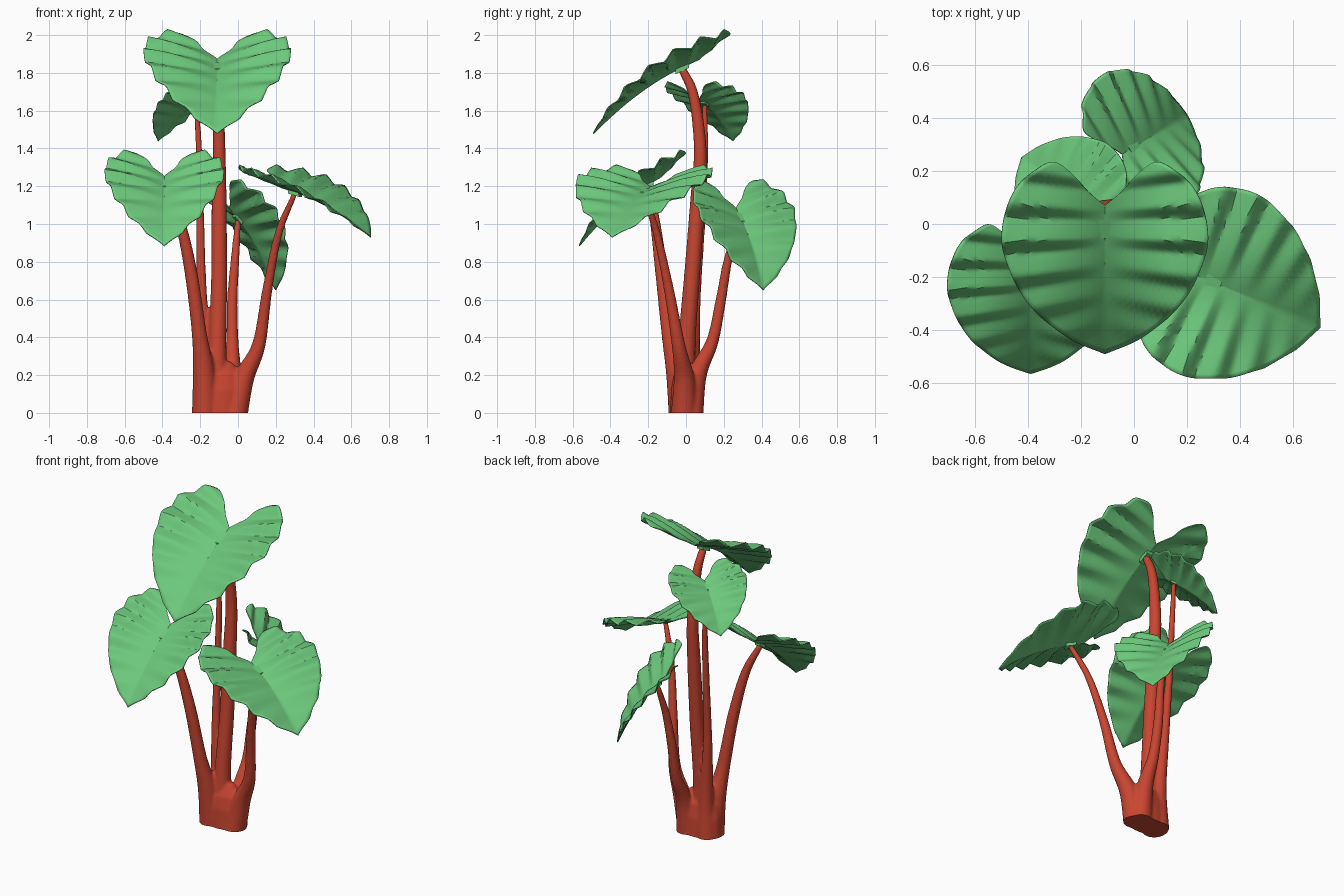
import bpy, bmesh, math
from mathutils import Vector

if "Cube" in bpy.data.objects:
    bpy.data.objects.remove(bpy.data.objects["Cube"])


def material(name, rgb):
    m = bpy.data.materials.new(name)
    m.diffuse_color = (*rgb, 1)
    m.use_nodes = True
    m.node_tree.nodes["Principled BSDF"].inputs["Base Color"].default_value = m.diffuse_color
    return m


GREEN = material("leaf_green", (0.15, 0.58, 0.2))
RED = material("stem_red", (0.58, 0.06, 0.03))


def catmull(pts, steps):
    """Smooth curve through points of any dimension."""
    p = [Vector(a) for a in pts]
    p = [2 * p[0] - p[1]] + p + [2 * p[-1] - p[-2]]
    out = []
    for i in range(1, len(p) - 2):
        a, b, c, d = p[i - 1:i + 3]
        for s in range(steps):
            t = s / steps
            out.append(0.5 * (2 * b + (c - a) * t + (2 * a - 5 * b + 4 * c - d) * t * t
                              + (3 * b - a - 3 * c + d) * t ** 3))
    return out + [p[-2]]


def add_object(name, bm, mat):
    me = bpy.data.meshes.new(name)
    bmesh.ops.recalc_face_normals(bm, faces=bm.faces)
    bm.to_mesh(me)
    bm.free()
    ob = bpy.data.objects.new(name, me)
    bpy.context.collection.objects.link(ob)
    me.materials.append(mat)
    return ob


def smooth(ob, angle):
    bpy.ops.object.select_all(action='DESELECT')
    bpy.context.view_layer.objects.active = ob
    ob.select_set(True)
    bpy.ops.object.shade_smooth_by_angle(angle=math.radians(angle))


# Heart outline, half: (sideways, towards tip), measured from the stem joint
HALF = [(0, -.09), (.06, -.14), (.13, -.215), (.2, -.255), (.28, -.21), (.34, -.15), (.38, -.05),
        (.39, .05), (.37, .13), (.335, .21), (.29, .28), (.22, .35), (.12, .42), (0, .47)]


def leaf_height(v, u):
    """Drooping midrib, raised sides and stepped pleats."""
    a = abs(v)
    z = -.47 * u - (.59 * u * u if u > 0 else 0) + .35 * a - .25 * a * a
    t = (u / (1 + .9 * a) / .105 + .35) % 1
    saw = t / .68 - .5 if t < .68 else .5 - (t - .68) / .32
    return z + .045 * saw * min(1, a / .25)


def leaf(name, joint, yaw_dir, pitch, width, length):
    d = Vector((*yaw_dir, 0)).normalized()
    side = Vector((-d.y, d.x, 0))
    cp, sp = math.cos(math.radians(pitch)), math.sin(math.radians(pitch))
    high = (width + length) / 2

    def place(v, u, z):
        u, v, z = u * length, v * width, z * high
        return Vector(joint) + d * (u * cp + z * sp) + side * v + Vector((0, 0, z * cp - u * sp))

    half = catmull(HALF, 5)
    loop = half + [Vector((-p.x, p.y)) for p in half[-2:0:-1]]
    bm = bmesh.new()
    n, rings = len(loop), 22
    centre = bm.verts.new(place(0, 0, 0))
    prev = None
    for r in range(1, rings + 1):
        k = r / rings
        ring = [bm.verts.new(place(p.x * k, p.y * k, leaf_height(p.x * k, p.y * k))) for p in loop]
        for i in range(n):
            j = (i + 1) % n
            bm.faces.new((prev[i], prev[j], ring[j], ring[i]) if prev else (centre, ring[j], ring[i]))
        prev = ring
    ob = add_object(name, bm, GREEN)
    mod = ob.modifiers.new("thickness", 'SOLIDIFY')
    mod.thickness = .006
    mod.offset = 0
    smooth(ob, 35)

    # Small knob joining leaf and stem
    bm = bmesh.new()
    bmesh.ops.create_cube(bm, size=1)
    for v in bm.verts:
        x, y, z = v.co
        v.co = place(x * .045, y * .07, z * .03 - .005 - .47 * y * .07)
    add_object(name + "_knob", bm, GREEN)


leaf("top_leaf", (-.11, -.02, 1.83), (0, -1), 0, 1, 1)
leaf("left_leaf", (-.39, -.2, 1.21), (0, -1), 5.5, .81, .84)
leaf("right_leaf", (.3, -.22, 1.17), (.40, -.17), -10, .95, .83)
leaf("back_leaf", (0, .29, 1.03), (.2, .12), 21.6, .76, .76)
leaf("small_leaf", (-.22, .1, 1.64), (-.19, .14), 0, .6, .54)

# Stems: x, y, z, radius from base to leaf
STEMS = [
    [(-.11, 0, -.05, .08), (-.11, .0, .3, .05), (-.1, .03, .7, .043), (-.1, .06, 1.1, .04),
     (-.1, .075, 1.4, .034), (-.105, .04, 1.68, .028), (-.11, -.02, 1.82, .022)],
    [(-.175, -.02, -.05, .07), (-.18, -.045, .2, .06), (-.205, -.09, .42, .04), (-.25, -.13, .75, .034),
     (-.31, -.165, 1.02, .027), (-.39, -.2, 1.2, .018)],
    [(-.03, -.01, -.05, .075), (.03, -.01, .18, .055), (.11, -.04, .36, .036), (.155, -.09, .65, .027),
     (.215, -.155, .95, .021), (.3, -.22, 1.16, .015)],
    [(-.03, .02, -.05, .07), (-.03, .06, .2, .05), (-.03, .14, .38, .033), (-.03, .185, .6, .028),
     (-.015, .225, .82, .023), (0, .29, 1.02, .016)],
    [(-.165, .02, -.05, .07), (-.165, .03, .25, .045), (-.19, .05, .6, .028), (-.2, .08, 1.0, .022),
     (-.205, .1, 1.35, .018), (-.22, .1, 1.63, .014)],
]
bm = bmesh.new()


def skin(rings):
    for a, b in zip(rings, rings[1:]):
        for i in range(len(a)):
            j = (i + 1) % len(a)
            bm.faces.new((a[i], a[j], b[j], b[i]))
    bm.faces.new(rings[0][::-1])
    bm.faces.new(rings[-1])


for pts in STEMS:
    path = catmull(pts, 8)
    rings = []
    for i, p in enumerate(path):
        t = (path[min(i + 1, len(path) - 1)].xyz - path[max(i - 1, 0)].xyz).normalized()
        sx = Vector((0, 1, 0)).cross(t).normalized()
        sy = t.cross(sx)
        rings.append([bm.verts.new(p.xyz + p.w * (sx * math.cos(a) + sy * math.sin(a)))
                      for a in [k * math.tau / 20 for k in range(20)]])
    skin(rings)

# Solid trunk base under the stems
skin([[bm.verts.new((-.1 + rx * math.cos(k * math.tau / 32), ry * math.sin(k * math.tau / 32), z))
       for k in range(32)] for z, rx, ry in [(-.05, .145, .085), (.12, .14, .08), (.2, .12, .065), (.27, .07, .03)]])

# Merge the stems into one flowing body, then cut it flat at the ground
raw = add_object("stem_source", bm, RED)
mod = raw.modifiers.new("merge", 'REMESH')
mod.mode = 'VOXEL'
mod.voxel_size = .009
mod = raw.modifiers.new("relax", 'SMOOTH')
mod.factor = .5
mod.iterations = 5
bm = bmesh.new()
bm.from_object(raw, bpy.context.evaluated_depsgraph_get())
bpy.data.objects.remove(raw)
cut = bmesh.ops.bisect_plane(bm, geom=bm.verts[:] + bm.edges[:] + bm.faces[:], plane_co=(0, 0, 0),
                             plane_no=(0, 0, 1), clear_inner=True)
bmesh.ops.holes_fill(bm, edges=[e for e in bm.edges if e.is_boundary], sides=0)
smooth(add_object("stems", bm, RED), 50)
